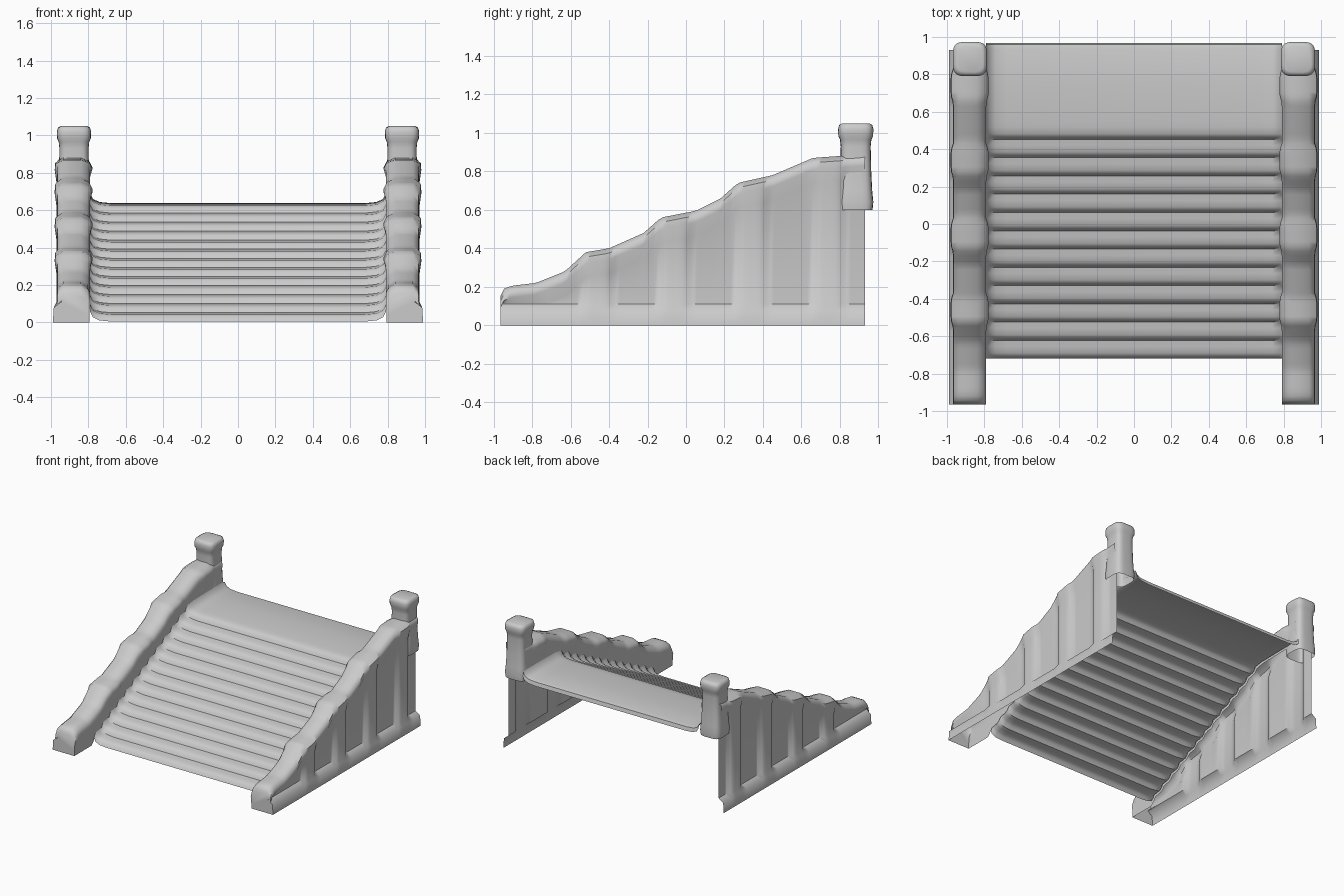
import bpy, bmesh, math

if "Cube" in bpy.data.objects:
    bpy.data.objects.remove(bpy.data.objects["Cube"])


def lerp_profile(pts, t):
    for (a, za), (b, zb) in zip(pts, pts[1:]):
        if t <= b:
            return za + (zb - za) * max(0, t - a) / (b - a)
    return pts[-1][1]


def skin(name, rows, closed=False, cap_first=False, cap_last=False, mirror=False):
    """Join rows of points into a sheet, optionally closing it round or capping its ends."""
    bm = bmesh.new()
    grid = [[bm.verts.new(p) for p in row] for row in rows]
    for r0, r1 in zip(grid, grid[1:]):
        n = len(r0)
        for i in range(n if closed else n - 1):
            j = (i + 1) % n
            bm.faces.new((r0[i], r0[j], r1[j], r1[i]))
    if cap_first:
        bm.faces.new(grid[0][::-1])
    if cap_last:
        bm.faces.new(grid[-1])
    bmesh.ops.recalc_face_normals(bm, faces=bm.faces)
    if sum(f.normal.z * f.calc_area() for f in bm.faces) < 0:
        bmesh.ops.reverse_faces(bm, faces=bm.faces)
    me = bpy.data.meshes.new(name)
    bm.to_mesh(me)
    bm.free()
    ob = bpy.data.objects.new(name, me)
    bpy.context.collection.objects.link(ob)
    if mirror:
        ob.modifiers.new("mirror", 'MIRROR')
    bpy.ops.object.select_all(action='DESELECT')
    ob.select_set(True)
    bpy.context.view_layer.objects.active = ob
    bpy.ops.object.shade_smooth_by_angle(angle=math.radians(50))
    return ob


# Stairs: thin sheet with soft worn steps, a landing and a small rear lip
STEPS, Y0, Y1, TOP = 13, -0.72, 0.55, 0.63
run, rise = (Y1 - Y0) / STEPS, TOP / STEPS
stair = [(Y0, 0.005)]
for i in range(STEPS):
    y, z = Y0 + i * run, i * rise
    stair += [(y + 0.012, z + 0.6 * rise), (y + 0.03, z + 0.88 * rise),
              (y + 0.065, z + 0.97 * rise), (y + run, z + rise + 0.004)]
stair += [(0.75, 0.637), (0.93, 0.638), (0.96, 0.63), (0.968, 0.60)]
edge = [(0, 0), (0.68, 0), (0.74, 0.006), (0.775, 0.022), (0.79, 0.05)]
across = [(-x, d) for x, d in edge[:0:-1]] + edge
skin("stairs", [[(x, y, z + d) for x, d in across] for y, z in stair])

# Side walls: hollow shell with stepped coping, outer pilasters and a base ledge
coping = [(-0.965, 0.15), (-0.945, 0.19), (-0.91, 0.205), (-0.78, 0.22), (-0.63, 0.28),
          (-0.52, 0.38), (-0.40, 0.40), (-0.22, 0.48), (-0.13, 0.56), (0.05, 0.595),
          (0.18, 0.66), (0.27, 0.74), (0.45, 0.78), (0.66, 0.87), (0.80, 0.88), (0.93, 0.89)]
joints = (-0.52, -0.12, 0.28, 0.68)


def pilaster(y):
    d = min(abs(y - j - 0.06) for j in joints)
    return max(0.0, min(1.0, (0.09 - d) / 0.035))


def wall_section(y):
    top = lerp_profile(coping, y)
    p = pilaster(y)
    x = 0.945 + 0.025 * p
    bulge = 0.012 * p
    low = 0.0 if y < Y0 else lerp_profile(stair, y) + 0.02
    over = max(0.115, top - 0.13)
    return [(0.99, y, 0.0), (0.985, y, min(0.08, top)), (x, y, 0.11), (x, y, over),
            (0.968 + bulge, y, top - 0.06), (0.965 + bulge, y, top - 0.025),
            (0.935, y, top), (0.84, y, top), (0.805 - bulge, y, top - 0.02),
            (0.79 - bulge, y, top - 0.05), (0.795, y, top - 0.11), (0.795, y, low)]


ys = [-0.965, -0.955] + [-0.945 + 0.025 * i for i in range(76)]
skin("side_walls", [wall_section(y) for y in ys], cap_first=True, mirror=True)


# Rear posts: rounded square shafts with a bulging cap
def post_ring(r, z, n=24):
    ring = []
    for k in range(n):
        a = 2 * math.pi * (k + 0.5) / n
        c, s = math.cos(a), math.sin(a)
        ring.append((0.877 + r * math.copysign(abs(c) ** 0.5, c),
                     0.882 + r * math.copysign(abs(s) ** 0.5, s), z))
    return ring


post = [(0.088, 0.60), (0.092, 0.64), (0.086, 0.70), (0.081, 0.80), (0.078, 0.93),
        (0.082, 0.965), (0.091, 0.985), (0.092, 1.02), (0.086, 1.042), (0.07, 1.05)]
skin("rear_posts", [post_ring(r, z) for r, z in post], closed=True, cap_last=True, mirror=True)
